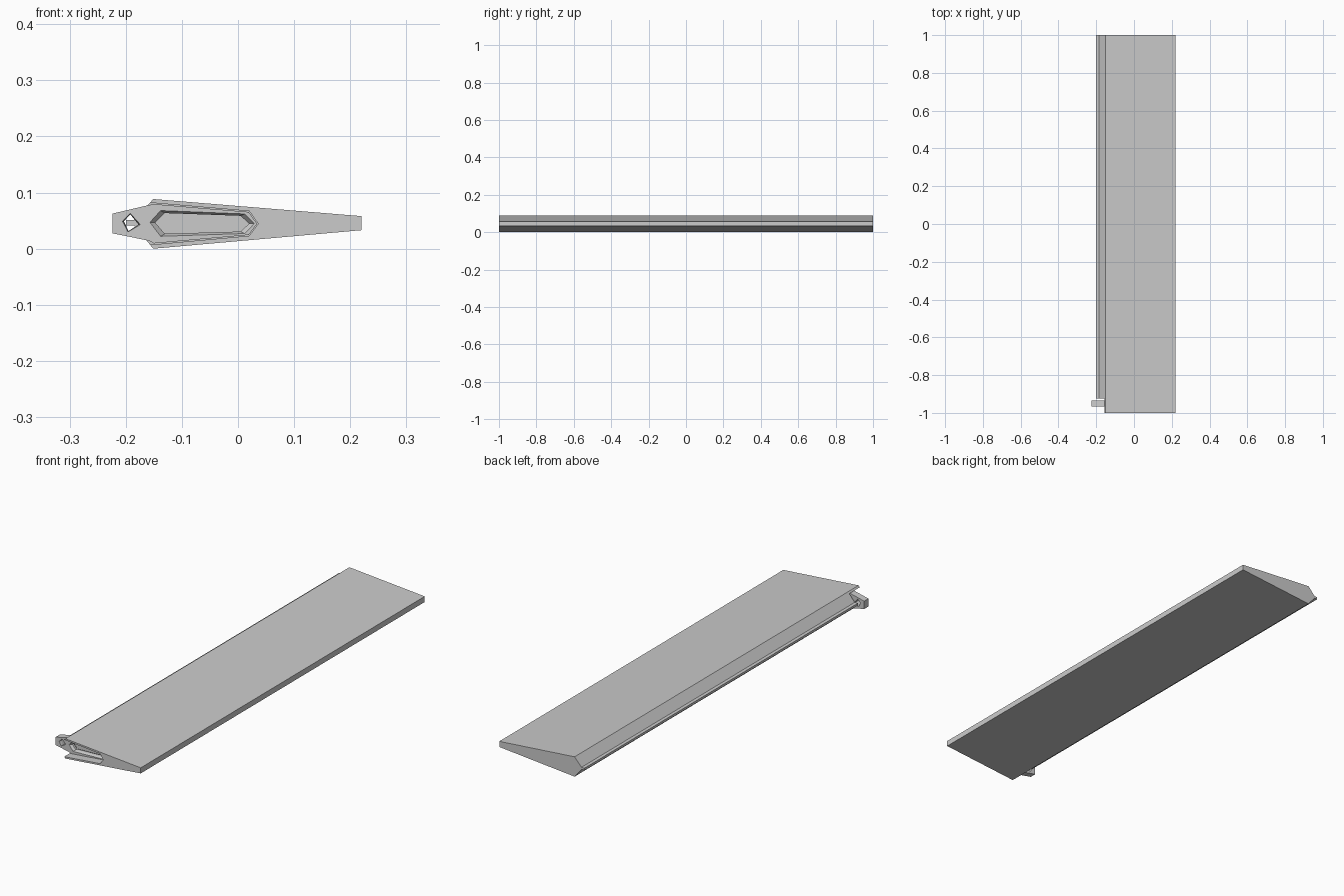
import bpy, bmesh

if "Cube" in bpy.data.objects:
    bpy.data.objects.remove(bpy.data.objects["Cube"])

CZ = 0.0445  # mid height of the section


def loft(name, sections):
    """Closed solid through equal-length (x, z) outlines, each placed at a y."""
    bm = bmesh.new()
    rings = [[bm.verts.new((x, y, z)) for x, z in pts] for y, pts in sections]
    n = len(rings[0])
    for a, b in zip(rings, rings[1:]):
        for i in range(n):
            j = (i + 1) % n
            bm.faces.new((a[i], a[j], b[j], b[i]))
    bm.faces.new(rings[0])
    bm.faces.new(rings[-1])
    bmesh.ops.recalc_face_normals(bm, faces=bm.faces[:])
    mesh = bpy.data.meshes.new(name)
    bm.to_mesh(mesh)
    bm.free()
    ob = bpy.data.objects.new(name, mesh)
    bpy.context.collection.objects.link(ob)
    return ob


def prism(name, pts, y0, y1):
    return loft(name, [(y0, pts), (y1, pts)])


def cut(target, cutter):
    bpy.context.view_layer.objects.active = target
    mod = target.modifiers.new("cut", 'BOOLEAN')
    mod.operation = 'DIFFERENCE'
    mod.solver = 'EXACT'
    mod.object = cutter
    bpy.ops.object.modifier_apply(modifier=mod.name)
    bpy.data.objects.remove(cutter)


def scaled(pts, sx, sz):
    cx = sum(p[0] for p in pts) / len(pts)
    cz = sum(p[1] for p in pts) / len(pts)
    return [(cx + (x - cx) * sx, cz + (z - cz) * sz) for x, z in pts]


# Long wedge panel with a small lip along its nose
panel = prism("wing_panel", [
    (0.2205, 0.058), (-0.151, 0.0885), (-0.185, 0.051), (-0.2, 0.051),
    (-0.2, 0.041), (-0.185, 0.041), (-0.151, 0.0), (0.2205, 0.033)], -1, 1)

# Pocket at the front end, open toward the nose
cut(panel, prism("pocket_cutter", [
    (-0.3, 0.094), (0.02, 0.067), (0.036, CZ), (0.02, 0.023),
    (-0.3, -0.006)], -1.1, -0.925))

# Hinge arm sitting in the pocket
arm = prism("hinge_arm", [
    (-0.224, 0.0625), (-0.158, 0.078), (-0.150, 0.0795), (0.019, 0.0655),
    (0.034, CZ), (0.019, 0.0245), (-0.150, 0.0095), (-0.158, 0.014),
    (-0.224, 0.0275)], -0.965, -0.935)

# Six-sided window with bevelled walls, and the small pin hole
window = [(-0.157, 0.047), (-0.138, 0.068), (0.012, 0.062),
          (0.029, CZ), (0.012, 0.027), (-0.138, 0.022)]
pin = [(-0.206, 0.049), (-0.192, 0.063), (-0.174, 0.043), (-0.196, 0.030)]
for shape, sx, sz in ((window, 0.9, 0.8), (pin, 0.8, 0.9)):
    small = scaled(shape, sx, sz)
    cut(arm, loft("hole_cutter", [
        (-0.9651, shape), (-0.955, small), (-0.945, small), (-0.9349, shape)]))
